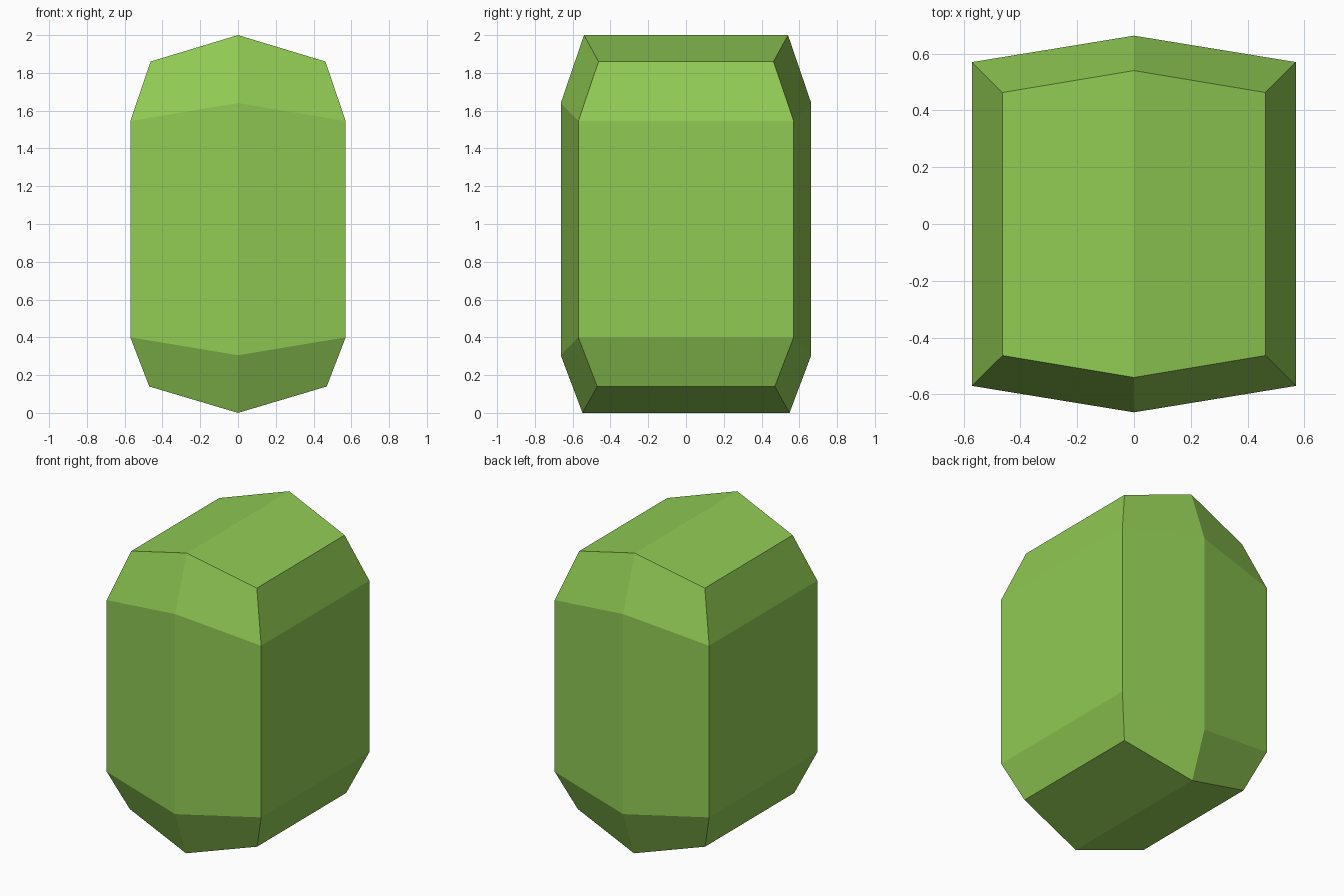
import bpy
import bmesh

cube = bpy.data.objects.get("Cube")
if cube:
    bpy.data.objects.remove(cube, do_unlink=True)

# Leaf green material
green = bpy.data.materials.new("leaf_green")
green.use_nodes = True
colour = (0.28, 0.59, 0.088, 1)
green.diffuse_color = colour
green.node_tree.nodes["Principled BSDF"].inputs["Base Color"].default_value = colour

# Rings from bottom to top: corner offset, corner height, ridge offset, ridge height
RINGS = [
    (0.47, 0.14, 0.548, 0.0),
    (0.57, 0.40, 0.663, 0.305),
    (0.57, 1.545, 0.663, 1.64),
    (0.463, 1.86, 0.54, 2.0),
]


def add_ring(bm, corner, corner_z, ridge, ridge_z):
    """Six points, counter-clockwise from the front ridge."""
    points = [(0, -ridge, ridge_z), (corner, -corner, corner_z),
              (corner, corner, corner_z), (0, ridge, ridge_z),
              (-corner, corner, corner_z), (-corner, -corner, corner_z)]
    return [bm.verts.new(p) for p in points]


# Faceted body: side bands between rings
bm = bmesh.new()
rings = [add_ring(bm, *r) for r in RINGS]
for low, high in zip(rings, rings[1:]):
    for i in range(6):
        j = (i + 1) % 6
        bm.faces.new((low[i], low[j], high[j], high[i]))

# Gabled caps, folded along the centre ridge
for ring in (rings[0], rings[-1]):
    bm.faces.new(ring[:4])
    bm.faces.new(ring[3:] + ring[:1])
bmesh.ops.recalc_face_normals(bm, faces=bm.faces)

mesh = bpy.data.meshes.new("faceted_body")
bm.to_mesh(mesh)
bm.free()
mesh.materials.append(green)
body = bpy.data.objects.new("faceted_body", mesh)
bpy.context.collection.objects.link(body)
